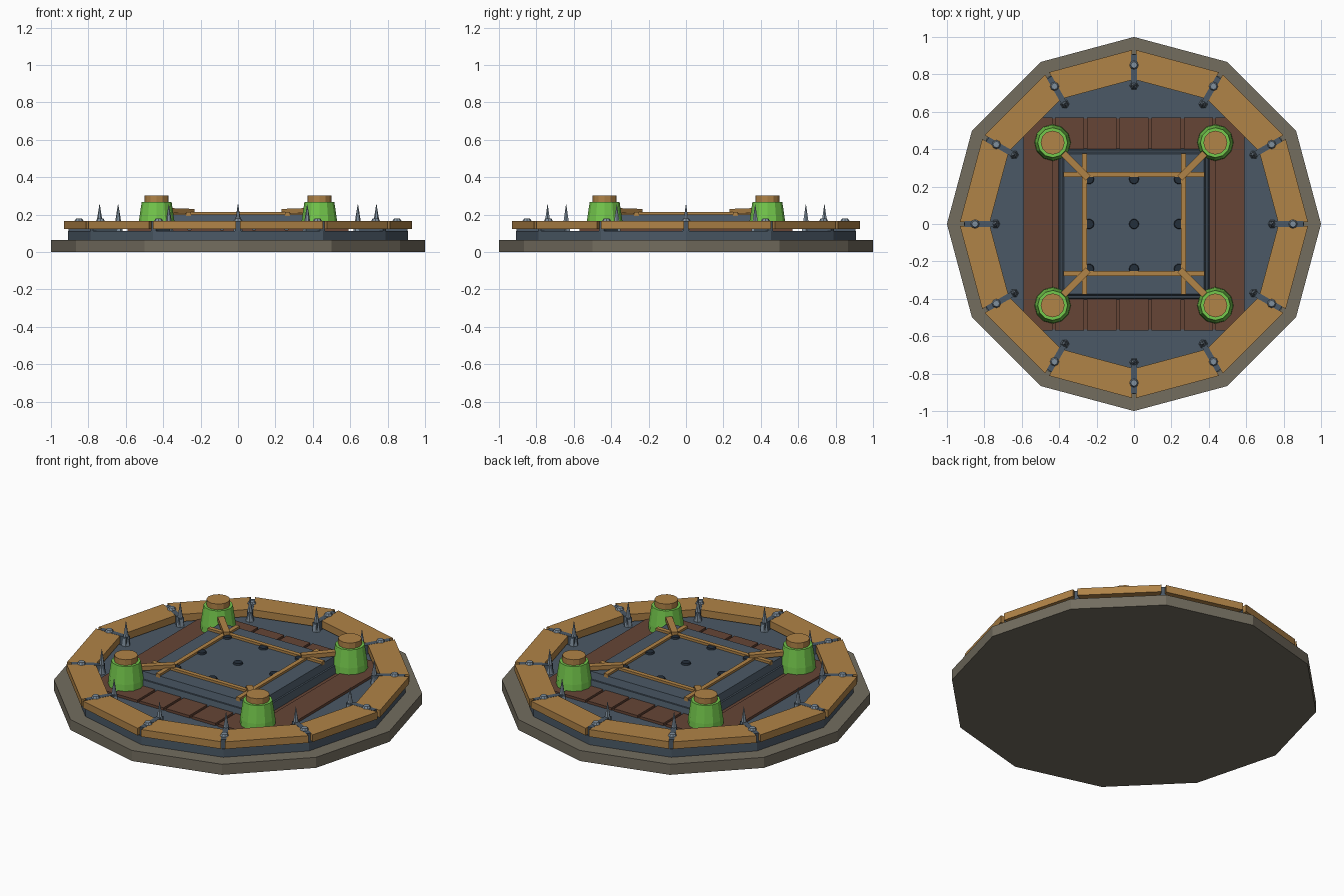
import bpy, bmesh
from math import cos, sin, pi, atan2
from mathutils import Matrix, Vector

cube = bpy.data.objects.get("Cube")
if cube:
    bpy.data.objects.remove(cube, do_unlink=True)


def material(name, srgb):
    color = [((c / 255 + 0.055) / 1.055) ** 2.4 for c in srgb] + [1]
    mat = bpy.data.materials.new(name)
    mat.use_nodes = True
    mat.diffuse_color = color
    mat.node_tree.nodes["Principled BSDF"].inputs["Base Color"].default_value = color
    return mat


STONE = material("stone", (115, 109, 95))
SLATE = material("slate", (75, 89, 102))
WOOD = material("light wood", (176, 131, 71))
PLANK = material("dark wood", (102, 69, 54))
GREEN = material("green", (116, 200, 76))
METAL = material("grey metal", (128, 144, 158))
IRON = material("dark iron", (36, 46, 58))


def add(name, bm, mat):
    bmesh.ops.recalc_face_normals(bm, faces=bm.faces)
    mesh = bpy.data.meshes.new(name)
    bm.to_mesh(mesh)
    bm.free()
    mesh.materials.append(mat)
    obj = bpy.data.objects.new(name, mesh)
    bpy.context.collection.objects.link(obj)
    return obj


def prism(name, bottom, z0, z1, mat, top=None):
    """Solid between two outlines of equal point count."""
    bm = bmesh.new()
    lo = [bm.verts.new((x, y, z0)) for x, y in bottom]
    hi = [bm.verts.new((x, y, z1)) for x, y in (top or bottom)]
    bm.faces.new(lo)
    bm.faces.new(hi)
    for i in range(len(lo)):
        j = (i + 1) % len(lo)
        bm.faces.new((lo[i], lo[j], hi[j], hi[i]))
    return add(name, bm, mat)


def ring(r, n=12, cx=0, cy=0):
    return [(cx + r * cos(2 * pi * i / n), cy + r * sin(2 * pi * i / n)) for i in range(n)]


def rect(x0, x1, y0, y1):
    return [(x0, y0), (x1, y0), (x1, y1), (x0, y1)]


def square(h):
    return rect(-h, h, -h, h)


def lathe(name, profile, n, mat, x, y):
    """Revolve a closed (radius, z) profile around a vertical axis."""
    bm = bmesh.new()
    loops = [[bm.verts.new((px, py, z)) for px, py in ring(r, n, x, y)] for r, z in profile]
    for k, a in enumerate(loops):
        b = loops[(k + 1) % len(loops)]
        for i in range(n):
            j = (i + 1) % n
            bm.faces.new((a[i], a[j], b[j], b[i]))
    return add(name, bm, mat)


def beam(name, a, b, width, height, mat):
    a, b = Vector(a), Vector(b)
    bm = bmesh.new()
    bmesh.ops.create_cube(bm, size=1)
    bmesh.ops.scale(bm, vec=((b - a).length, width, height), verts=bm.verts)
    d = b - a
    flat = Vector((d.x, d.y, 0)).length
    turn = Matrix.Rotation(atan2(d.y, d.x), 4, 'Z') @ Matrix.Rotation(-atan2(d.z, flat), 4, 'Y')
    bmesh.ops.transform(bm, matrix=Matrix.Translation((a + b) / 2) @ turn, verts=bm.verts)
    return add(name, bm, mat)


# Stepped twelve-sided base
prism("stone_base", ring(1), 0, 0.063, STONE)
prism("slate_deck", ring(0.91), 0.063, 0.113, SLATE)

# Wooden rim, brackets, bolts and spikes
GAP = 0.012
for i in range(12):
    a, b = 2 * pi * i / 12, 2 * pi * (i + 1) / 12
    da, db = Vector((cos(a), sin(a))), Vector((cos(b), sin(b)))
    na, nb = Vector((-sin(a), cos(a))) * GAP, Vector((sin(b), -cos(b))) * GAP
    prism(f"rim_beam_{i}", [da * 0.77 + na, da * 0.93 + na, db * 0.93 + nb, db * 0.77 + nb],
          0.122, 0.165, WOOD)
    p, q = da * 0.725, da * 0.905
    beam(f"rim_bracket_{i}", (p.x, p.y, 0.138), (q.x, q.y, 0.138), 0.03, 0.056, SLATE)
    c = da * 0.85
    prism(f"bolt_{i}", ring(0.025, 8, c.x, c.y), 0.163, 0.178, METAL, ring(0.017, 8, c.x, c.y))
    s = da * 0.74
    prism(f"spike_{i}", ring(0.024, 6, s.x, s.y), 0.113, 0.255, METAL, ring(0.001, 6, s.x, s.y))

# Dark plank walkway around the platform
prism("walkway_bed", rect(-0.585, 0.585, -0.565, 0.565), 0.11, 0.117, PLANK)
for s in (-1, 1):
    x0, x1 = sorted((s * 0.435, s * 0.592))
    prism(f"side_plank_{s}", rect(x0, x1, -0.57, 0.57), 0.113, 0.128, PLANK)
    y0, y1 = sorted((s * 0.39, s * 0.57))
    for k in range(-2, 3):
        x = k * 0.172
        prism(f"cross_plank_{s}_{k}", rect(x - 0.078, x + 0.078, y0, y1), 0.113, 0.128, PLANK)

# Raised slate platform in two steps
prism("platform_step", square(0.405), 0.113, 0.16, SLATE, square(0.395))
prism("platform_top", square(0.385), 0.16, 0.2, SLATE, square(0.375))

# Wooden frame on the platform
for s in (-1, 1):
    beam(f"frame_rail_x_{s}", (-0.378, s * 0.265, 0.203), (0.378, s * 0.265, 0.203), 0.026, 0.022, WOOD)
    beam(f"frame_rail_y_{s}", (s * 0.265, -0.378, 0.202), (s * 0.265, 0.378, 0.202), 0.026, 0.022, WOOD)

# Grid of dark studs
for x in (-0.24, 0, 0.24):
    for y in (-0.24, 0, 0.24):
        prism(f"stud_{x}_{y}", ring(0.03, 10, x, y), 0.19, 0.21, IRON, ring(0.024, 10, x, y))

# Corner posts: flared green collar, wooden core and diagonal brace
for sx in (-1, 1):
    for sy in (-1, 1):
        x, y = sx * 0.435, sy * 0.435
        lathe(f"post_collar_{sx}_{sy}",
              [(0.06, 0.113), (0.098, 0.113), (0.095, 0.165), (0.08, 0.268), (0.06, 0.268)],
              12, GREEN, x, y)
        prism(f"post_core_{sx}_{sy}", ring(0.064, 12, x, y), 0.113, 0.302, WOOD)
        beam(f"brace_{sx}_{sy}", (sx * 0.39, sy * 0.39, 0.222), (sx * 0.245, sy * 0.245, 0.217),
             0.036, 0.026, WOOD)
